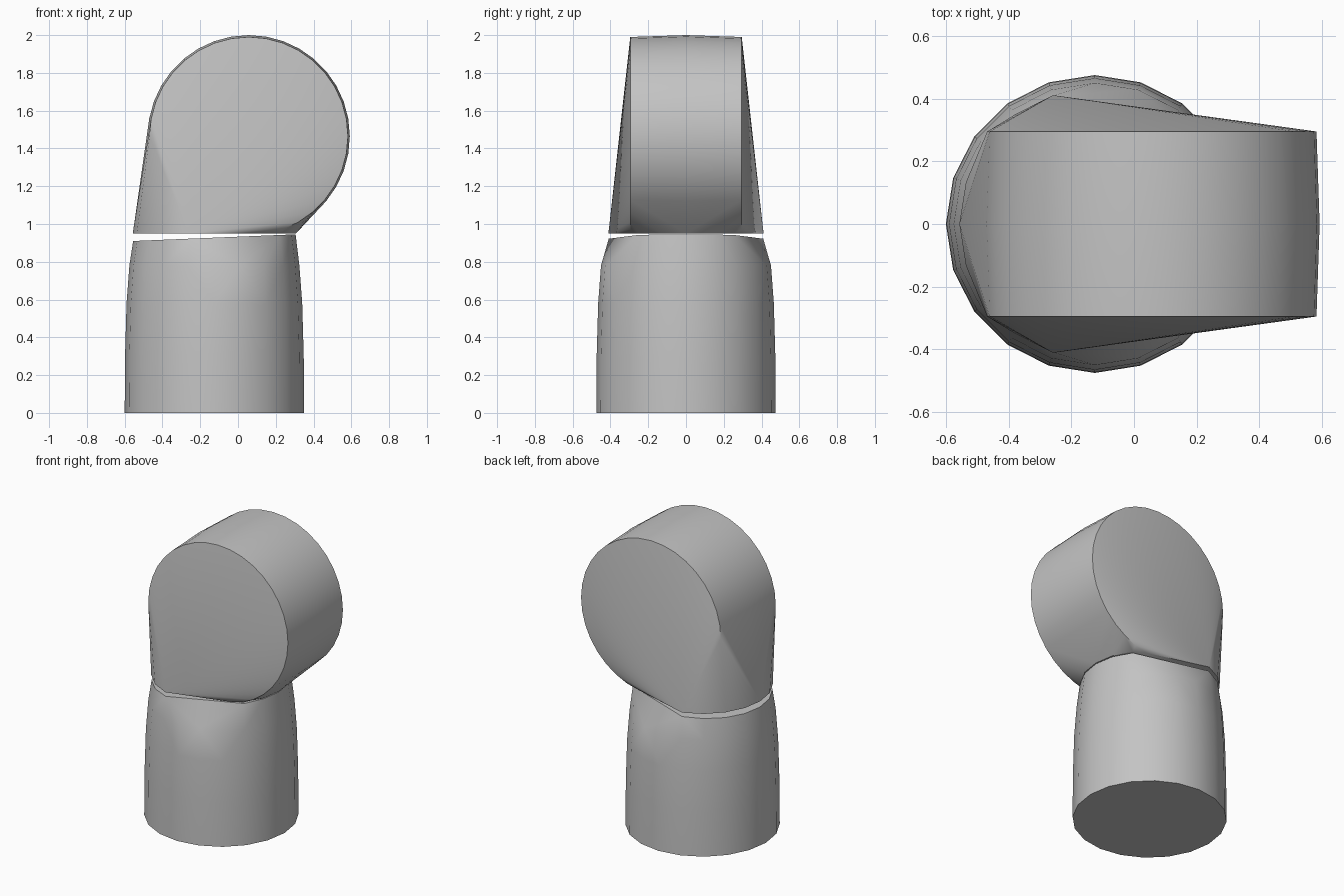
import bpy, bmesh
from math import sin, cos, radians

cube = bpy.data.objects.get("Cube")
if cube:
    bpy.data.objects.remove(cube, do_unlink=True)

grey = bpy.data.materials.new("plain grey")
grey.use_nodes = True
colour = (0.55, 0.55, 0.55, 1)
grey.diffuse_color = colour
grey.node_tree.nodes["Principled BSDF"].inputs["Base Color"].default_value = colour

AXIS_X = -0.125   # centre line of the post


def ring(radius, z, angles):
    """Horizontal ring of points around the post axis."""
    return [(AXIS_X + radius * cos(radians(a)), radius * sin(radians(a)), z)
            for a in angles]


def disc(radius, y, floor):
    """Upright ring of points for the round head, kept above the floor."""
    return [(0.057 + radius * cos(radians(a)), y,
             max(floor, 1.465 + radius * sin(radians(a))))
            for a in range(0, 360, 10)]


def hull(name, points):
    """Smooth convex solid wrapped around the points."""
    bm = bmesh.new()
    for p in points:
        bm.verts.new(p)
    bmesh.ops.remove_doubles(bm, verts=bm.verts[:], dist=0.0005)
    bmesh.ops.convex_hull(bm, input=bm.verts[:])
    loose = [v for v in bm.verts if not v.link_faces]
    bmesh.ops.delete(bm, geom=loose, context='VERTS')
    bmesh.ops.recalc_face_normals(bm, faces=bm.faces[:])
    mesh = bpy.data.meshes.new(name)
    bm.to_mesh(mesh)
    bm.free()
    mesh.materials.append(grey)
    obj = bpy.data.objects.new(name, mesh)
    bpy.context.collection.objects.link(obj)
    bpy.ops.object.select_all(action='DESELECT')
    obj.select_set(True)
    bpy.context.view_layer.objects.active = obj
    bpy.ops.object.shade_smooth_by_angle(angle=radians(30))
    return obj


full = range(0, 360, 18)
# The joint outline is rounded at its two ends and chopped straight between
joint = [*range(-36, 37, 18), *range(108, 253, 18)]

# Lower post: slightly tapered, with a sloping, chopped top
top = [(x, y, 0.91 + 0.041 * (x + 0.555)) for x, y, _ in ring(0.43, 0, joint)]
hull("lower_post", ring(0.475, 0, full) + ring(0.473, 0.3, full)
     + ring(0.465, 0.58, full) + ring(0.45, 0.78, full) + top)

# Upper head: a thick round disc blended down into the joint outline
LEVEL = 0.95
hull("round_head", disc(0.525, -0.295, LEVEL) + disc(0.535, 0, LEVEL)
     + disc(0.525, 0.295, LEVEL) + ring(0.432, LEVEL, joint))
